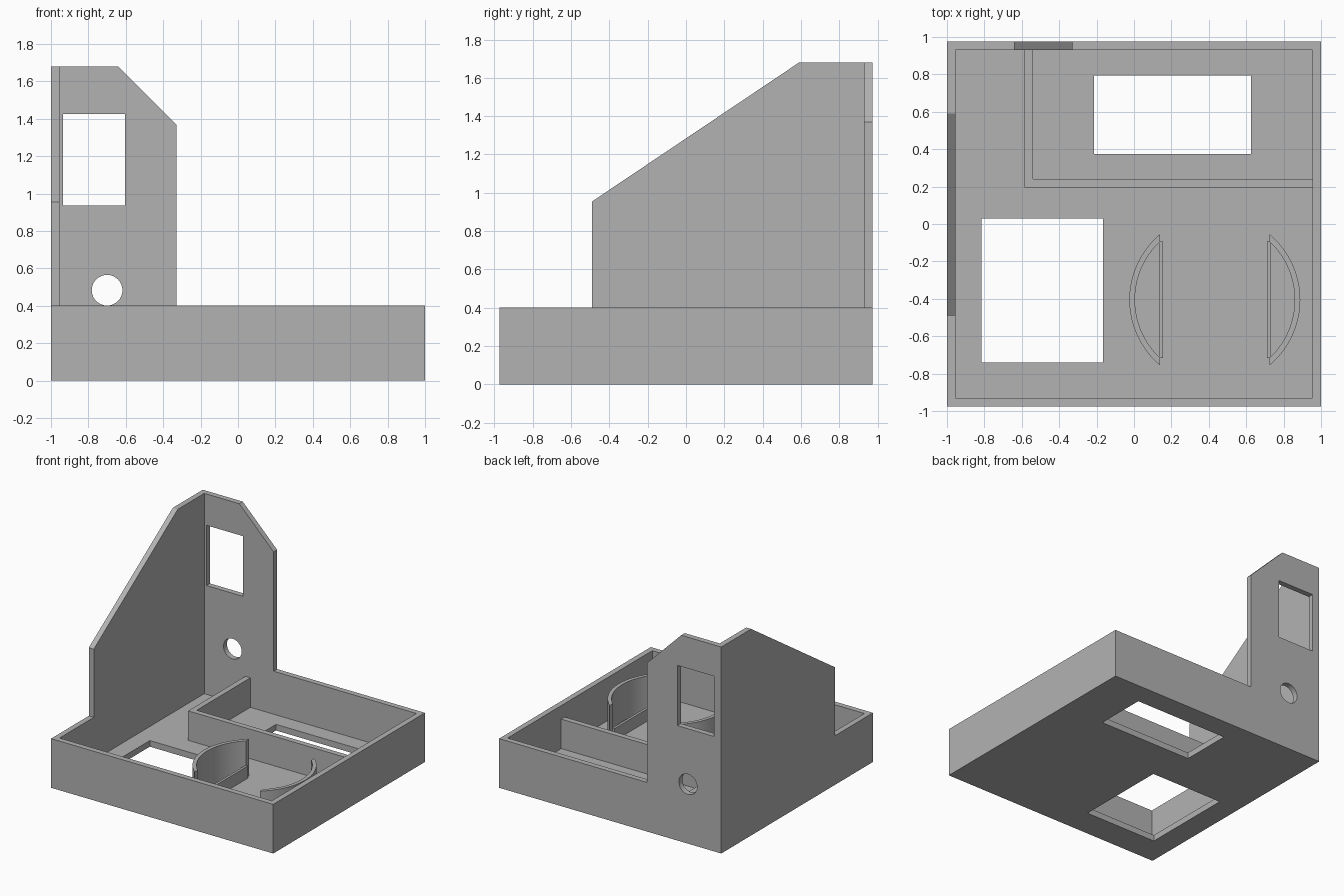
import bpy, bmesh, math
from mathutils import Vector

cube = bpy.data.objects.get("Cube")
if cube:
    bpy.data.objects.remove(cube, do_unlink=True)

T = 0.045                    # wall thickness
W, D, RIM = 1.0, 0.975, 0.4  # half width, half depth, tray height
FLOOR, TOP = 0.05, 1.68

grey = bpy.data.materials.new("plain grey")
grey.use_nodes = True
grey.diffuse_color = (0.45, 0.45, 0.45, 1)
grey.node_tree.nodes["Principled BSDF"].inputs["Base Color"].default_value = grey.diffuse_color


def prism(name, outline, lo, hi, axis="z"):
    """Extrude a flat outline along an axis from lo to hi."""
    place = {"x": lambda a, b, c: (c, a, b),
             "y": lambda a, b, c: (a, c, b),
             "z": lambda a, b, c: (a, b, c)}[axis]
    bm = bmesh.new()
    base = bm.faces.new([bm.verts.new(place(a, b, lo)) for a, b in outline])
    up = bmesh.ops.extrude_face_region(bm, geom=[base])["geom"]
    bmesh.ops.translate(bm, verts=[v for v in up if isinstance(v, bmesh.types.BMVert)],
                        vec=Vector(place(0, 0, hi - lo)))
    bmesh.ops.recalc_face_normals(bm, faces=bm.faces)
    mesh = bpy.data.meshes.new(name)
    bm.to_mesh(mesh)
    bm.free()
    mesh.materials.append(grey)
    obj = bpy.data.objects.new(name, mesh)
    bpy.context.collection.objects.link(obj)
    return obj


def rect(x0, x1, y0, y1):
    return [(x0, y0), (x1, y0), (x1, y1), (x0, y1)]


def arc(cx, cy, r, start, end, n):
    return [(cx + r * math.cos(start + (end - start) * i / n),
             cy + r * math.sin(start + (end - start) * i / n)) for i in range(n + 1)]


def cut(target, cutter):
    cutter.hide_render = True
    mod = target.modifiers.new("cut", "BOOLEAN")
    mod.operation, mod.solver, mod.object = "DIFFERENCE", "EXACT", cutter
    bpy.context.view_layer.objects.active = target
    bpy.ops.object.modifier_apply(modifier=mod.name)
    bpy.data.objects.remove(cutter, do_unlink=True)


# Open tray with two rectangular floor openings
tray = prism("tray", rect(-W, W, -D, D), 0, RIM)
cut(tray, prism("tray_hollow", rect(-W + T, W - T, -D + T, D - T), FLOOR, 1))
cut(tray, prism("front_opening", rect(-0.815, -0.165, -0.74, 0.03), -1, 1))
cut(tray, prism("rear_opening", rect(-0.215, 0.625, 0.375, 0.795), -1, 1))

# Tall side wall with a sloping top edge
parts = [tray, prism("side_wall", [(-0.49, RIM), (D - T, RIM), (D - T, TOP),
                                   (0.59, TOP), (-0.49, 0.955)], -W, -W + T, "x")]

# Tall back wall with a window and a cable hole
back = prism("back_wall", [(-W, RIM), (-0.33, RIM), (-0.33, 1.37),
                           (-0.64, TOP), (-W, TOP)], D - T, D, "y")
cut(back, prism("window", rect(-0.935, -0.605, 0.935, 1.425), 0, 2, "y"))
cut(back, prism("cable_hole", arc(-0.7, 0.483, 0.082, 0, math.tau, 48)[:-1], 0, 2, "y"))
parts.append(back)

# L-shaped inner partition
X, Y = -0.585, 0.195
parts.append(prism("partition", [(X, Y), (W - T, Y), (W - T, Y + T), (X + T, Y + T),
                                 (X + T, D - T), (X, D - T)], FLOOR, 0.29))

# Pair of curved holders, each with a low plate across its opening
CX, CY, R_OUT, R_IN, CHORD = 0.432, -0.405, 0.457, 0.427, 0.293
for side, label in ((1, "left"), (-1, "right")):
    a_out, a_in = math.acos(CHORD / R_OUT), math.acos(CHORD / R_IN)
    outline = arc(0, 0, R_OUT, -a_out, a_out, 32) + arc(0, 0, R_IN, a_in, -a_in, 32)
    parts.append(prism(label + "_curved_holder",
                       [(CX + side * x, CY + y) for x, y in outline], FLOOR, 0.35))
    xs = sorted((CX + side * 0.278, CX + side * 0.298))
    parts.append(prism(label + "_holder_plate",
                       rect(*xs, CY - 0.312, CY + 0.312), FLOOR, 0.15))

# Smooth the curves, keep the corners sharp
bpy.ops.object.select_all(action="DESELECT")
for obj in parts:
    obj.select_set(True)
bpy.context.view_layer.objects.active = tray
bpy.ops.object.shade_smooth_by_angle(angle=math.radians(30))
